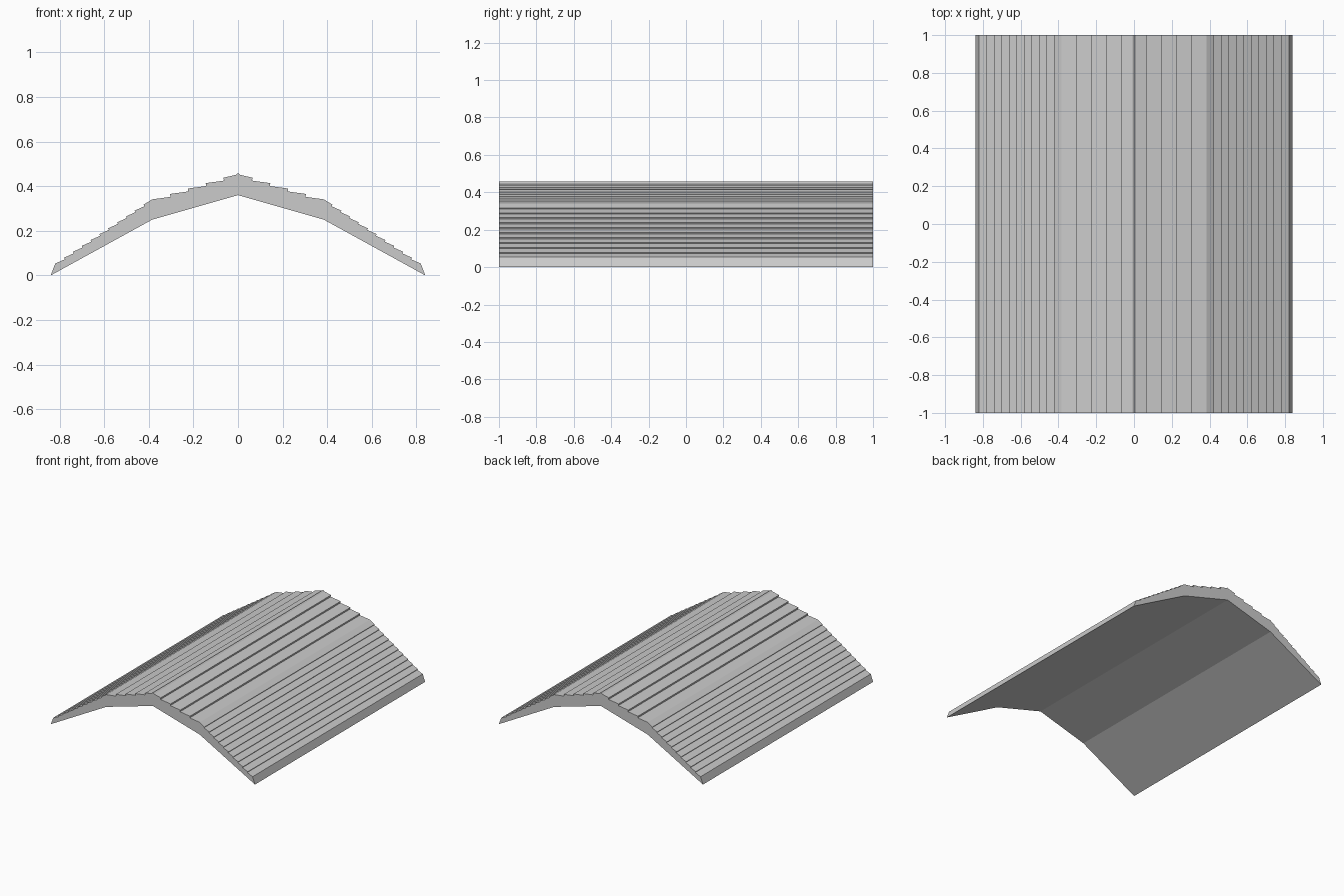
import bpy
import bmesh

cube = bpy.data.objects.get("Cube")
if cube:
    bpy.data.objects.remove(cube, do_unlink=True)

HALF_LENGTH = 1.0

grey = bpy.data.materials.new("roof_grey")
grey.use_nodes = True
colour = (0.6, 0.6, 0.6, 1)
grey.diffuse_color = colour
grey.node_tree.nodes["Principled BSDF"].inputs["Base Color"].default_value = colour


def courses(first, last, count, undercut, drop):
    """Overlapping rows: each nose is followed by a small undercut step."""
    points = []
    for i in range(count):
        t = i / count
        x = first[0] + (last[0] - first[0]) * t
        z = first[1] + (last[1] - first[1]) * t
        points += [(x, z), (x - undercut, z - drop)]
    return points


def extrude_profile(name, profile):
    """Sweep a closed x-z profile along the length of the roof."""
    bm = bmesh.new()
    face = bm.faces.new([bm.verts.new((x, -HALF_LENGTH, z)) for x, z in profile])
    swept = bmesh.ops.extrude_face_region(bm, geom=[face])["geom"]
    verts = [v for v in swept if isinstance(v, bmesh.types.BMVert)]
    bmesh.ops.translate(bm, verts=verts, vec=(0, 2 * HALF_LENGTH, 0))
    bmesh.ops.recalc_face_normals(bm, faces=bm.faces)
    mesh = bpy.data.meshes.new(name)
    bm.to_mesh(mesh)
    bm.free()
    mesh.materials.append(grey)
    obj = bpy.data.objects.new(name, mesh)
    bpy.context.collection.objects.link(obj)
    return obj


# Outer surface from the ridge to the eave: wide upper rows, narrow lower rows
outer = [(0.01, 0.451)]
outer += courses((0.065, 0.438), (0.385, 0.341), 4, 0.002, 0.013)
outer += [(0.385, 0.341)]
outer += courses((0.424, 0.317), (0.82, 0.053), 10, 0.004, 0.007)
outer += [(0.82, 0.053), (0.84, 0)]

# Underside from the eave back up to the ridge
inner = [(0.385, 0.25)]
right_half = outer + inner
left_half = [(-x, z) for x, z in reversed(right_half)]

# Gambrel roof slab
extrude_profile("gambrel_roof", [(0, 0.459)] + right_half + [(0, 0.36)] + left_half)
